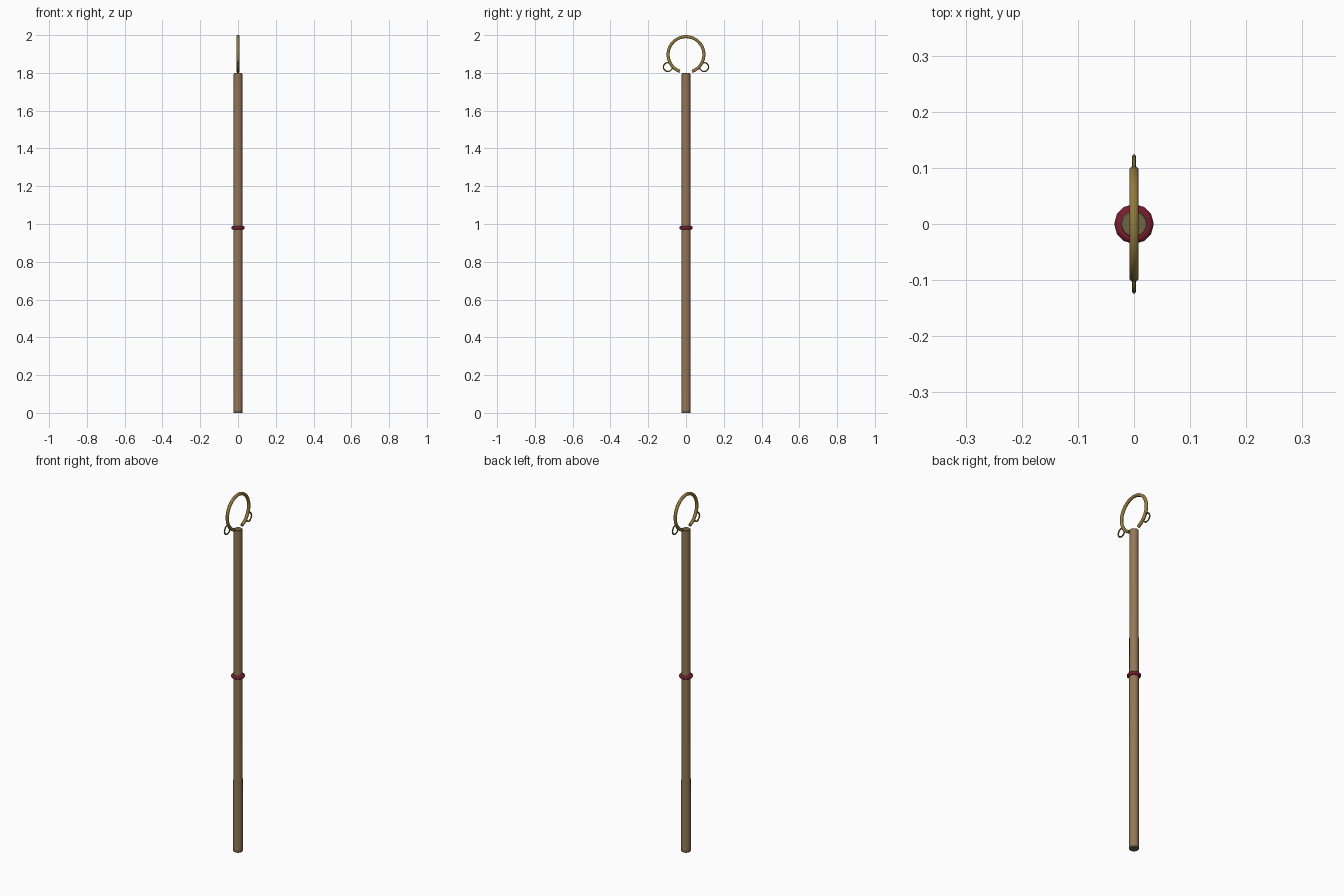
import bpy, bmesh, math
from mathutils import Vector

if "Cube" in bpy.data.objects:
    bpy.data.objects.remove(bpy.data.objects["Cube"])


def mat(name, rgb):
    m = bpy.data.materials.new(name)
    m.diffuse_color = (*rgb, 1)
    m.use_nodes = True
    m.node_tree.nodes["Principled BSDF"].inputs["Base Color"].default_value = m.diffuse_color
    return m


WOOD = mat("brown_wood", (0.30, 0.185, 0.095))
BRASS = mat("aged_brass", (0.29, 0.20, 0.05))
CAP = mat("dull_bronze", (0.16, 0.13, 0.06))
RED = mat("dark_red", (0.19, 0.012, 0.03))


def finish(name, bm, material, smooth=True):
    bmesh.ops.recalc_face_normals(bm, faces=bm.faces[:])
    me = bpy.data.meshes.new(name)
    bm.to_mesh(me)
    bm.free()
    me.materials.append(material)
    ob = bpy.data.objects.new(name, me)
    bpy.context.collection.objects.link(ob)
    if smooth:
        bpy.ops.object.select_all(action='DESELECT')
        ob.select_set(True)
        bpy.context.view_layer.objects.active = ob
        bpy.ops.object.shade_smooth_by_angle(angle=math.radians(50))
    return ob


def cone(name, z0, z1, r0, r1, material, sides=16):
    bm = bmesh.new()
    bmesh.ops.create_cone(bm, cap_ends=True, segments=sides, radius1=r0, radius2=r1, depth=z1 - z0)
    bmesh.ops.translate(bm, verts=bm.verts[:], vec=(0, 0, (z0 + z1) / 2))
    return finish(name, bm, material)


def ring(name, centre, u, v, major, minor, material, a0=0, a1=360, seg=24, sides=8):
    """Tube bent along an arc in the plane of u and v; closed when it spans 360."""
    u, v, c = Vector(u), Vector(v), Vector(centre)
    axis = u.cross(v)
    closed = a1 - a0 >= 360
    bm = bmesh.new()
    loops = []
    for i in range(seg if closed else seg + 1):
        a = math.radians(a0 + (a1 - a0) * i / seg)
        out = u * math.cos(a) + v * math.sin(a)
        loop = []
        for j in range(sides):
            b = 2 * math.pi * (j + 0.5) / sides
            loop.append(bm.verts.new(c + out * (major + minor * math.cos(b)) + axis * minor * math.sin(b)))
        loops.append(loop)
    for i in range(seg):
        p, q = loops[i], loops[(i + 1) % len(loops)]
        for j in range(sides):
            k = (j + 1) % sides
            bm.faces.new((p[j], p[k], q[k], q[j]))
    if not closed:
        bm.faces.new(loops[0])
        bm.faces.new(loops[-1])
    return finish(name, bm, material)


X, Y, Z = (1, 0, 0), (0, 1, 0), (0, 0, 1)

# tapered wooden pole with thin metal ends
cone("pole", 0.012, 1.795, 0.025, 0.0225, WOOD)
cone("pole_foot", 0, 0.012, 0.0245, 0.025, CAP)
cone("pole_top_cap", 1.795, 1.80, 0.0225, 0.0222, CAP)

# red grip band at mid height
ring("grip_band", (0, 0, 0.98), X, Y, 0.0265, 0.0095, RED, seg=12)

# open head ring, gap facing down
ring("head_ring", (0, 0, 1.897), Y, Z, 0.095, 0.0088, BRASS, a0=-70, a1=250, seg=30)

# small loose rings hanging on each side
for side, label in ((-1, "left"), (1, "right")):
    ring("small_ring_" + label, (0, side * 0.096, 1.831), Y, Z, 0.024, 0.004, BRASS, seg=12, sides=6)
